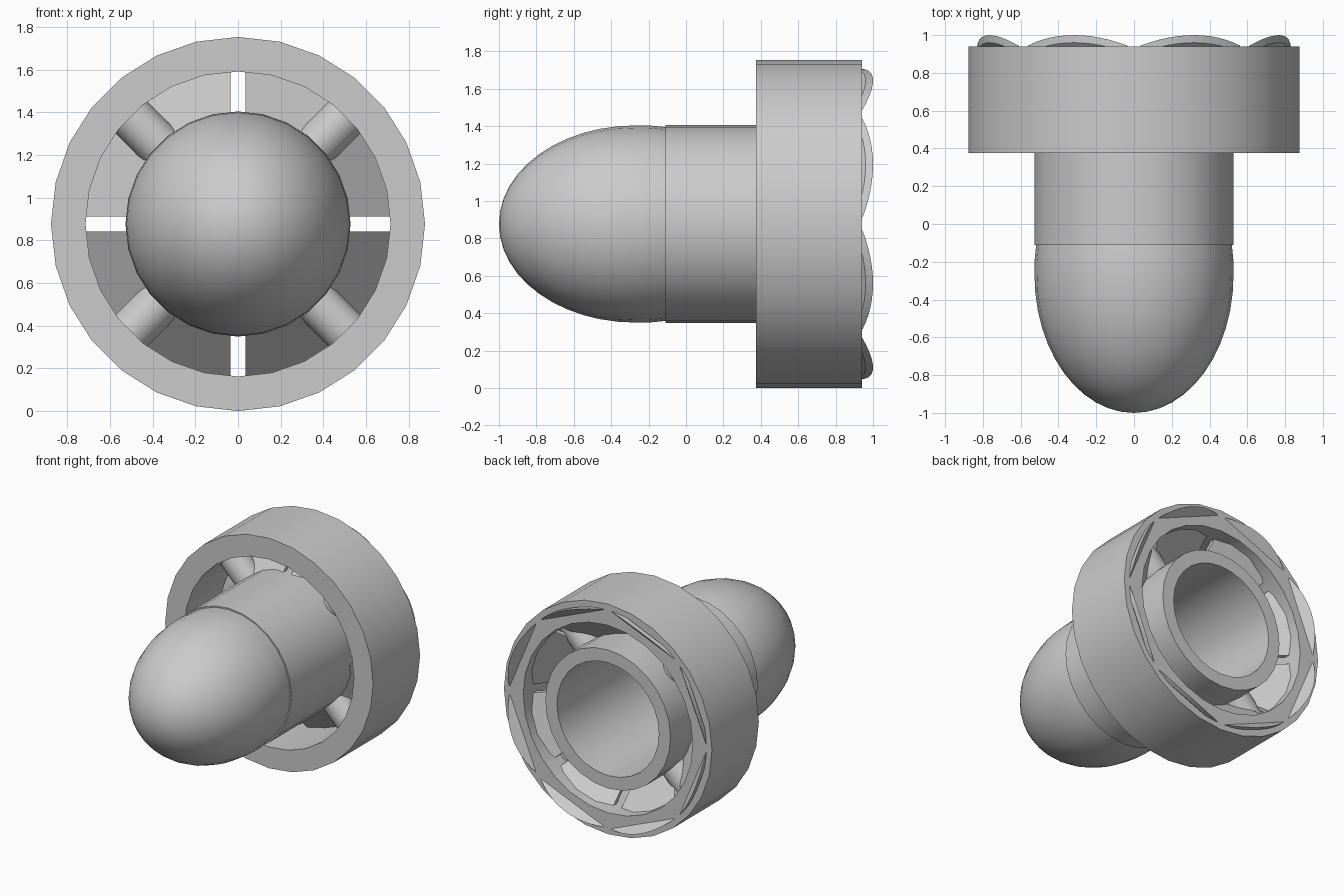
import bpy, bmesh
from math import sin, cos, pi, radians, asin, sqrt
from mathutils import Vector

if "Cube" in bpy.data.objects:
    bpy.data.objects.remove(bpy.data.objects["Cube"])

ZC = 0.877   # height of the long axis (runs along y)
SEG = 28


def finish(name, bm, angle=None):
    bmesh.ops.remove_doubles(bm, verts=bm.verts, dist=1e-5)
    bmesh.ops.recalc_face_normals(bm, faces=bm.faces)
    me = bpy.data.meshes.new(name)
    bm.to_mesh(me)
    bm.free()
    ob = bpy.data.objects.new(name, me)
    bpy.context.collection.objects.link(ob)
    if angle:
        bpy.ops.object.select_all(action='DESELECT')
        ob.select_set(True)
        bpy.context.view_layer.objects.active = ob
        bpy.ops.object.shade_smooth_by_angle(angle=radians(angle))
    return ob


def lathe(name, profile, closed=True, angle=30):
    """Spin (radius, y) points around the long axis."""
    bm = bmesh.new()
    rings = [[bm.verts.new((r * sin(2 * pi * i / SEG), y, ZC + r * cos(2 * pi * i / SEG)))
              for i in range(SEG)] for r, y in profile]
    pairs = list(zip(rings, rings[1:])) + ([(rings[-1], rings[0])] if closed else [])
    for a, b in pairs:
        for i in range(SEG):
            j = (i + 1) % SEG
            bm.faces.new((a[i], a[j], b[j], b[i]))
    if not closed:
        bm.faces.new(rings[0])
    return finish(name, bm, angle)


# outer ring and hollow body tube
lathe("outer_ring", [(0.877, 0.375), (0.877, 0.94), (0.715, 0.94), (0.715, 0.375)])
lathe("body_tube", [(0.528, -0.11), (0.528, 0.94), (0.43, 0.94), (0.43, -0.11)])

# rounded nose, capped at the back
nose = [(0.518, -0.11), (0.527, -0.2)]
for i in range(13):
    t = i / 12 * pi / 2
    nose.append((0.527 * cos(t), -0.27 - 0.73 * sin(t)))
lathe("nose_dome", nose, closed=False, angle=60)

# eight flat tilted vanes: sectors that slope back as they go outward
R_OUT, U_IN, GAP, SLOPE, THICK = 0.83, 0.475, 0.034, 1.1, 0.04
half = radians(22.5)
end = half - asin(GAP / R_OUT)
s = (U_IN - GAP * sin(half)) / cos(half)
v_in = s * sin(half) - GAP * cos(half)
outline = [(U_IN, -v_in)]
outline += [(R_OUT * cos(end * k / 6), R_OUT * sin(end * k / 6)) for k in range(-6, 7)]
outline += [(U_IN, v_in)]
for n in range(8):
    a = half + n * pi / 4
    bm = bmesh.new()
    layers = []
    for dy in (0, -THICK):
        layers.append([bm.verts.new((u * cos(a) - v * sin(a),
                                     1.0 + SLOPE * (u - R_OUT) + dy,
                                     ZC + u * sin(a) + v * cos(a))) for u, v in outline])
    back, front = layers
    bm.faces.new(back)
    bm.faces.new(front)
    for i in range(len(outline)):
        j = (i + 1) % len(outline)
        bm.faces.new((back[i], back[j], front[j], front[i]))
    finish(f"vane_{n + 1}", bm)

# four diagonal round spokes between tube and ring
for n in range(4):
    a = pi / 4 + n * pi / 2
    d = Vector((cos(a), 0, sin(a)))
    bpy.ops.mesh.primitive_cylinder_add(vertices=20, radius=0.105, depth=0.27,
                                        location=d * 0.625 + Vector((0, 0.655, ZC)),
                                        rotation=d.to_track_quat('Z', 'Y').to_euler())
    bpy.context.object.name = f"spoke_{n + 1}"
    bpy.ops.object.shade_smooth_by_angle(angle=radians(30))
